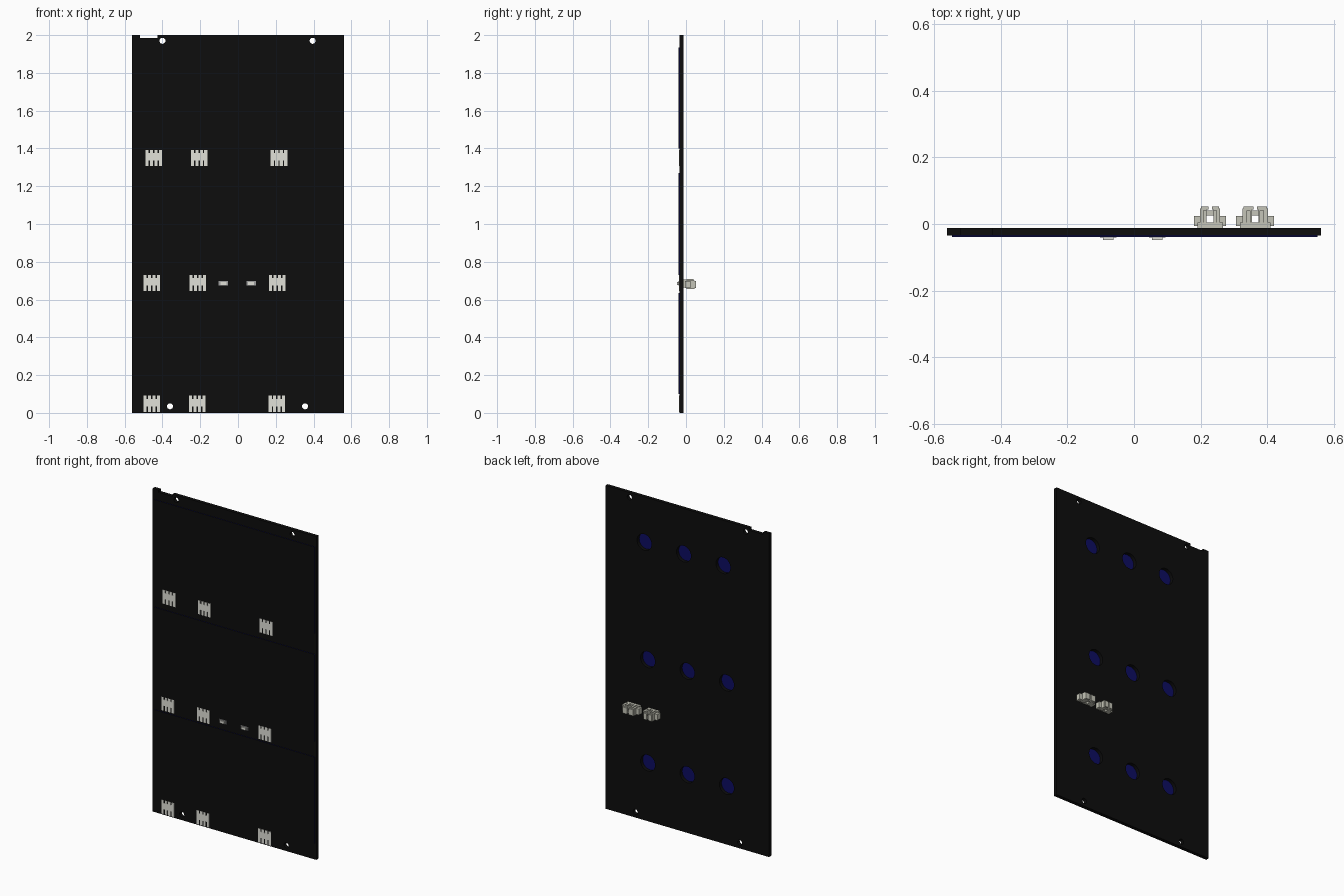
import bpy, math

if "Cube" in bpy.data.objects:
    bpy.data.objects.remove(bpy.data.objects["Cube"])


def mat(name, r, g, b):
    m = bpy.data.materials.new(name)
    m.diffuse_color = (r, g, b, 1)
    m.use_nodes = True
    m.node_tree.nodes["Principled BSDF"].inputs["Base Color"].default_value = m.diffuse_color
    return m


BLACK = mat("black", 0.004, 0.004, 0.004)
BLUE = mat("blue", 0.004, 0.004, 0.12)
WHITE = mat("off_white", 0.75, 0.75, 0.69)
BEIGE = mat("beige_grey", 0.56, 0.56, 0.48)
GREY = mat("grey", 0.35, 0.35, 0.35)


def box(name, x, y, z, m):
    """Box from (min, max) ranges."""
    bpy.ops.mesh.primitive_cube_add(size=1, location=[sum(r) / 2 for r in (x, y, z)])
    o = bpy.context.object
    o.scale = [r[1] - r[0] for r in (x, y, z)]
    bpy.ops.object.transform_apply(location=False, rotation=False, scale=True)
    o.name = name
    o.data.materials.append(m)
    return o


def sheet(name, loops, y, m):
    """Filled x-z outline (extra loops are holes) extruded between two y values."""
    c = bpy.data.curves.new(name, 'CURVE')
    c.dimensions, c.fill_mode = '2D', 'BOTH'
    c.extrude = (y[1] - y[0]) / 2
    for pts in loops:
        s = c.splines.new('POLY')
        s.points.add(len(pts) - 1)
        for p, (u, v) in zip(s.points, pts):
            p.co = (u, v, 0, 1)
        s.use_cyclic_u = True
    o = bpy.data.objects.new(name, c)
    bpy.context.collection.objects.link(o)
    o.rotation_euler.x = math.pi / 2
    o.location.y = (y[0] + y[1]) / 2
    c.materials.append(m)
    bpy.ops.object.select_all(action='DESELECT')
    bpy.context.view_layer.objects.active = o
    o.select_set(True)
    bpy.ops.object.convert(target='MESH')
    bpy.ops.object.shade_smooth_by_angle()
    return bpy.context.object


def circle(x, z, r, n=32):
    return [(x + r * math.cos(2 * math.pi * i / n), z + r * math.sin(2 * math.pi * i / n))
            for i in range(n)]


# Back plate: notched outline, four mounting holes, nine round windows
outline = [(-.56, 0), (.56, 0), (.56, 2), (-.425, 2), (-.425, 1.985),
           (-.52, 1.985), (-.52, 2), (-.56, 2)]
holes = [circle(x, z, .016) for x, z in ((-.4, 1.97), (.395, 1.97), (-.36, .035), (.355, .035))]
for z, dx in ((1.72, .024), (1.0, 0), (.36, 0)):
    holes += [circle(x + dx, z, .05) for x in (-.27, 0, .27)]
sheet("back_plate", [outline] + holes, (-.034, -.012), BLACK)

# Three front boards: blue core with a black face
for i, z in enumerate(((.10, .635), (.73, 1.27), (1.40, 1.935))):
    box(f"board_{i}", (-.545, .55), (-.037, -.034), z, BLUE)
    box(f"board_face_{i}", (-.545, .55), (-.0385, -.037), z, BLACK)


# Flat comb-shaped contacts: four fingers up and down from a middle bar
def comb(name, x0, z0, w=.088, h=.086):
    f, g = w * .19, w * .08
    pts = []
    for i in range(4):                      # lower edge, left to right
        a = x0 + i * (f + g)
        pts += [(a, z0 + h * .35), (a, z0), (a + f, z0), (a + f, z0 + h * .35)]
    for i in reversed(range(4)):            # upper edge, right to left
        a = x0 + i * (f + g)
        pts += [(a + f, z0 + h * .8), (a + f, z0 + h), (a, z0 + h), (a, z0 + h * .8)]
    sheet(name, [pts], (-.036, -.034), WHITE)


for r, (z, xs) in enumerate(((1.306, (-.49, -.25, .173)), (.645, (-.5, -.257, .164)),
                             (.005, (-.5, -.26, .162)))):
    for k, x in enumerate(xs):
        comb(f"contact_{r}_{k}", x, z)

# Small front headers
for k, x in enumerate((-.077, .07)):
    box(f"front_header_{k}", (x - .025, x + .025), (-.041, -.034), (.675, .697), GREY)
    box(f"front_header_cap_{k}", (x - .016, x + .016), (-.048, -.041), (.678, .694), WHITE)


# Rear plugs: base, stepped ears, two posts around an open slot
def plug(name, cx, half, post):
    box(name + "_base", (cx - half * .8, cx + half * .8), (-.012, .004), (.665, .705), BEIGE)
    box(name + "_bridge", (cx - post, cx + post), (.026, .04), (.66, .676), BEIGE)
    for s, side in ((-1, "left"), (1, "right")):
        def r(a, b):
            return tuple(sorted((cx + s * a, cx + s * b)))
        box(f"{name}_ear_{side}", r(post, half), (-.006, .024), (.66, .697), BEIGE)
        box(f"{name}_post_{side}", r(.010, post), (.002, .046), (.657, .702), BEIGE)
        box(f"{name}_cap_{side}", r(.005, post - .003), (.044, .052), (.66, .698), BEIGE)
        box(f"{name}_latch_{side}", r(post * .35, post * .7), (.004, .04), (.702, .708), BEIGE)


plug("small_plug", .228, .048, .03)
plug("large_plug", .363, .057, .038)
